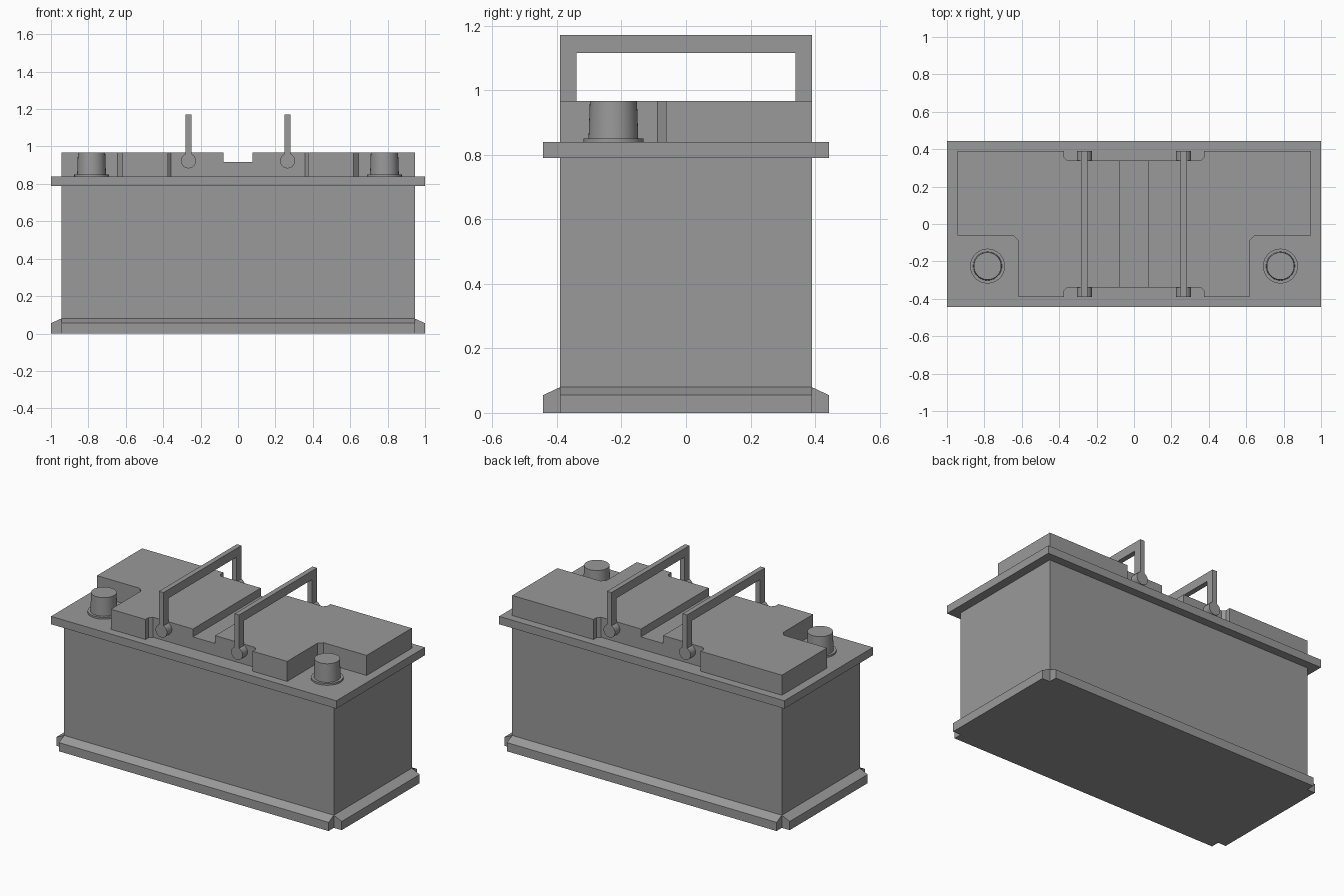
import bpy, bmesh, math
from mathutils import Vector, Matrix

if "Cube" in bpy.data.objects:
    bpy.data.objects.remove(bpy.data.objects["Cube"])

# Dark grey plastic shared by every part
GREY = bpy.data.materials.new("dark_grey")
GREY.diffuse_color = (0.32, 0.32, 0.32, 1)
GREY.use_nodes = True
GREY.node_tree.nodes["Principled BSDF"].inputs["Base Color"].default_value = GREY.diffuse_color


def finish(name, bm):
    bmesh.ops.recalc_face_normals(bm, faces=bm.faces)
    me = bpy.data.meshes.new(name)
    bm.to_mesh(me)
    bm.free()
    me.materials.append(GREY)
    ob = bpy.data.objects.new(name, me)
    bpy.context.collection.objects.link(ob)
    return ob


def box(name, lo, hi):
    bm = bmesh.new()
    lo, hi = Vector(lo), Vector(hi)
    bmesh.ops.create_cube(bm, size=1)
    for v in bm.verts:
        v.co = (lo + hi) / 2 + v.co * (hi - lo)
    return finish(name, bm)


def prism(name, pts, sweep):
    """Extrude a closed 3D outline along a vector."""
    bm = bmesh.new()
    face = bm.faces.new([bm.verts.new(p) for p in pts])
    ext = bmesh.ops.extrude_face_region(bm, geom=[face])["geom"]
    bmesh.ops.translate(bm, vec=sweep, verts=[g for g in ext if isinstance(g, bmesh.types.BMVert)])
    return finish(name, bm)


def lathe(name, profile, loc, rot=Matrix(), n=48):
    """Closed turned solid from (radius, height) pairs."""
    bm = bmesh.new()
    rings = [[bm.verts.new((r * math.cos(2 * math.pi * i / n), r * math.sin(2 * math.pi * i / n), z))
              for i in range(n)] for r, z in profile]
    for a, b in zip(rings, rings[1:]):
        for i in range(n):
            bm.faces.new((a[i], a[(i + 1) % n], b[(i + 1) % n], b[i]))
    bm.faces.new(rings[0][::-1])
    bm.faces.new(rings[-1])
    bmesh.ops.transform(bm, matrix=Matrix.Translation(loc) @ rot, verts=bm.verts)
    ob = finish(name, bm)
    bpy.ops.object.select_all(action='DESELECT')
    ob.select_set(True)
    bpy.context.view_layer.objects.active = ob
    bpy.ops.object.shade_smooth_by_angle(angle=math.radians(30))
    return ob


def chamfer(pts):
    """Cut the corners of (x, y, size) points."""
    out = []
    for i, (x, y, r) in enumerate(pts):
        p = Vector((x, y))
        if r:
            for q in (pts[i - 1], pts[(i + 1) % len(pts)]):
                out.append(p + r * (Vector(q[:2]) - p).normalized())
        else:
            out.append(p)
    return out


BX, BY, FX, FY = 0.945, 0.39, 1.0, 0.443
Z_RIM, Z_LID, Z_TOP = 0.79, 0.84, 0.967

# Case and lid rim
box("case", (-BX, -BY, 0), (BX, BY, Z_RIM))
box("lid_rim", (-FX, -FY, Z_RIM), (FX, FY, Z_LID))

# Sloped foot ledges, one per side, leaving the corners open
for s, side in ((-1, "a"), (1, "b")):
    prof = ((0, 0), (1, 0), (1, 0.055), (0, 0.08))
    prism("foot_long_" + side, [(-BX, s * (BY + t * (FY - BY)), z) for t, z in prof], (2 * BX, 0, 0))
    prism("foot_short_" + side, [(s * (BX + t * (FX - BX)), -BY, z) for t, z in prof], (0, 2 * BY, 0))

# Raised lid block with terminal corners and handle recesses
half = [(0.375, -0.34, 0.018), (0.375, -BY, 0), (0.618, -BY, 0),
        (0.618, -0.062, 0.026), (BX, -0.062, 0), (BX, BY, 0), (0.375, BY, 0), (0.375, 0.34, 0.018)]
outline = chamfer(half + [(-x, y, r) for x, y, r in reversed(half)])
block = prism("lid_block", [(p.x, p.y, Z_LID) for p in outline], (0, 0, Z_TOP - Z_LID))

# Centre groove cut across the lid block
cutter = box("groove_cutter", (-0.078, -0.6, 0.917), (0.078, 0.6, 1.1))
cutter.hide_render = True
mod = block.modifiers.new("groove", 'BOOLEAN')
mod.operation, mod.solver, mod.object = 'DIFFERENCE', 'EXACT', cutter
bpy.context.view_layer.objects.active = block
bpy.ops.object.modifier_apply(modifier=mod.name)
bpy.data.objects.remove(cutter)

turn = Matrix.Rotation(math.radians(-90), 4, 'X')
for s, side in ((-1, "left"), (1, "right")):
    # Terminal: collar and tapered post
    lathe("terminal_" + side, [(0.093, Z_LID), (0.093, 0.851), (0.077, 0.851), (0.073, Z_TOP)],
          (s * 0.783, -0.225, 0))
    # Carry handle: flat arch with a round pivot at each foot
    x = s * 0.265
    arch = [(-BY, 0.923), (-BY, 1.171), (BY, 1.171), (BY, 0.923),
            (0.34, 0.923), (0.34, 1.116), (-0.34, 1.116), (-0.34, 0.923)]
    prism("handle_" + side, [(x - 0.016, y, z) for y, z in arch], (0.032, 0, 0))
    for y0, end in ((-BY, "front"), (0.34, "back")):
        lathe(f"pivot_{side}_{end}", [(0.04, 0), (0.04, 0.05)], (x, y0, 0.923), turn, 32)
